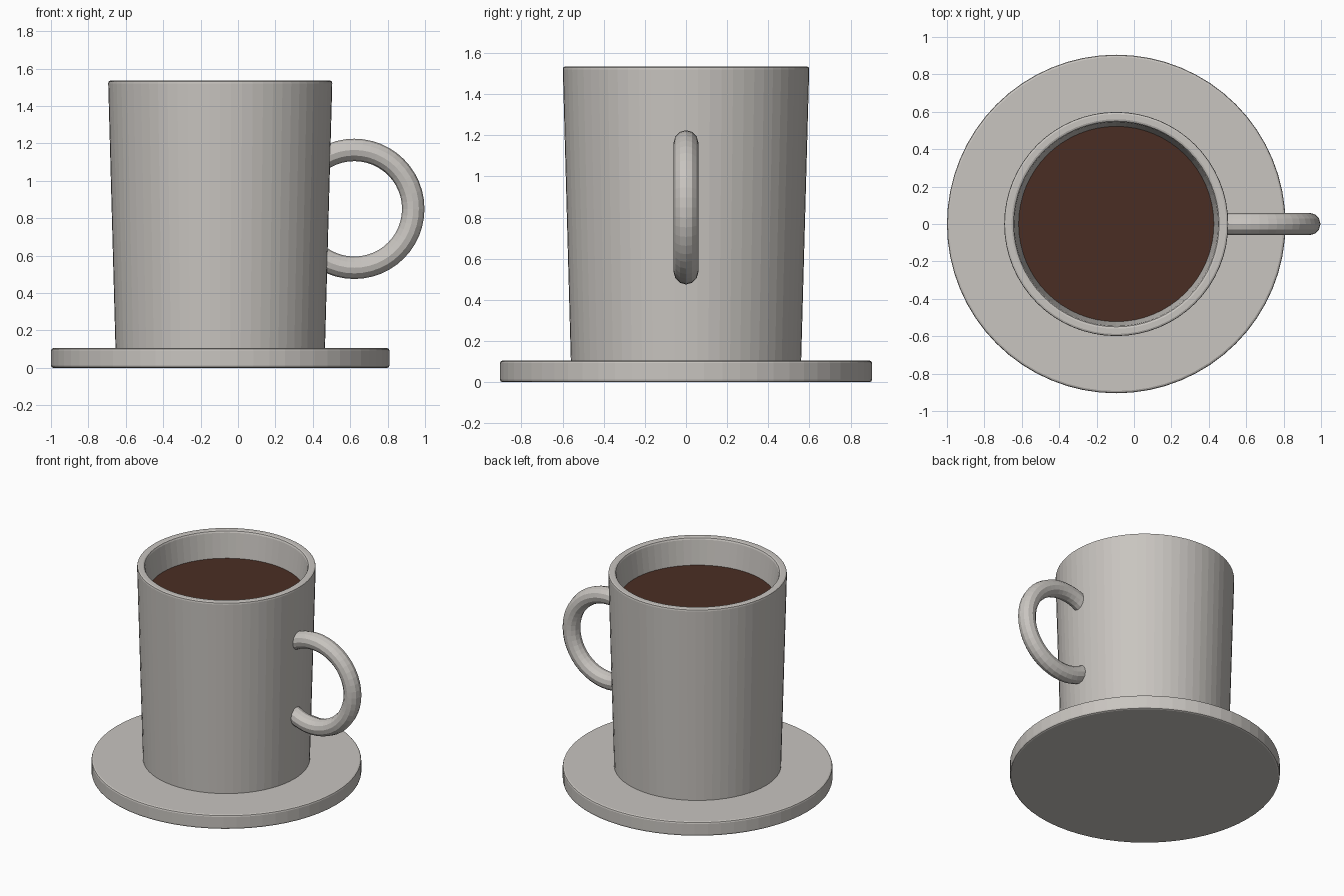
import bpy, bmesh, math

if "Cube" in bpy.data.objects:
    bpy.data.objects.remove(bpy.data.objects["Cube"])

AXIS_X = -0.095   # shared centre line of cup and saucer
SIDES = 64


def material(name, rgb):
    m = bpy.data.materials.new(name)
    m.diffuse_color = (*rgb, 1)
    m.use_nodes = True
    m.node_tree.nodes["Principled BSDF"].inputs["Base Color"].default_value = m.diffuse_color
    return m


def finish(name, bm, mat):
    bmesh.ops.remove_doubles(bm, verts=bm.verts, dist=1e-5)
    bmesh.ops.recalc_face_normals(bm, faces=bm.faces)
    mesh = bpy.data.meshes.new(name)
    bm.to_mesh(mesh)
    bm.free()
    mesh.materials.append(mat)
    ob = bpy.data.objects.new(name, mesh)
    bpy.context.collection.objects.link(ob)
    return ob


def bridge(bm, rings, caps=False):
    for a, b in zip(rings, rings[1:]):
        n = len(a)
        for i in range(n):
            j = (i + 1) % n
            bm.faces.new((a[i], a[j], b[j], b[i]))
    if caps:
        bm.faces.new(rings[0])
        bm.faces.new(rings[-1])


def lathe(name, profile, mat):
    """Turn a (radius, height) profile around the centre line, capping both ends."""
    bm = bmesh.new()
    rings = []
    for r, z in profile:
        angles = [2 * math.pi * i / SIDES for i in range(SIDES)]
        rings.append([bm.verts.new((AXIS_X + r * math.cos(a), r * math.sin(a), z))
                      for a in angles])
    bridge(bm, rings, caps=True)
    return finish(name, bm, mat)


ceramic = material("warm grey ceramic", (0.58, 0.555, 0.525))
brown = material("coffee brown", (0.068, 0.027, 0.017))

# Saucer: flat disc with softened edges
lathe("saucer", [(0.893, 0.0), (0.902, 0.004), (0.905, 0.013), (0.905, 0.092),
                 (0.902, 0.101), (0.893, 0.105)], ceramic)

# Cup: tapered outer wall, softened rim, inner wall and floor
lathe("cup", [(0.56, 0.104), (0.599, 1.52), (0.597, 1.531), (0.588, 1.535),
              (0.56, 1.535), (0.55, 1.531), (0.545, 1.52),
              (0.522, 1.34), (0.50, 0.2)], ceramic)

# Coffee: disc filling the cup just below the rim
lathe("coffee", [(0.495, 0.25), (0.522, 1.342)], brown)

# Handle: open ring whose ends are buried in the cup wall
bm = bmesh.new()
rings = []
MAJOR, MINOR, STEPS, TUBE = 0.315, 0.06, 34, 12
for s in range(STEPS + 1):
    a = math.radians(-127.5 + 7.5 * s)
    ring = []
    for t in range(TUBE):
        b = 2 * math.pi * t / TUBE
        r = MAJOR + MINOR * math.cos(b)
        ring.append(bm.verts.new((0.622 + r * math.cos(a), MINOR * math.sin(b),
                                  0.85 + r * math.sin(a))))
    rings.append(ring)
bridge(bm, rings, caps=True)
finish("handle", bm, ceramic)
